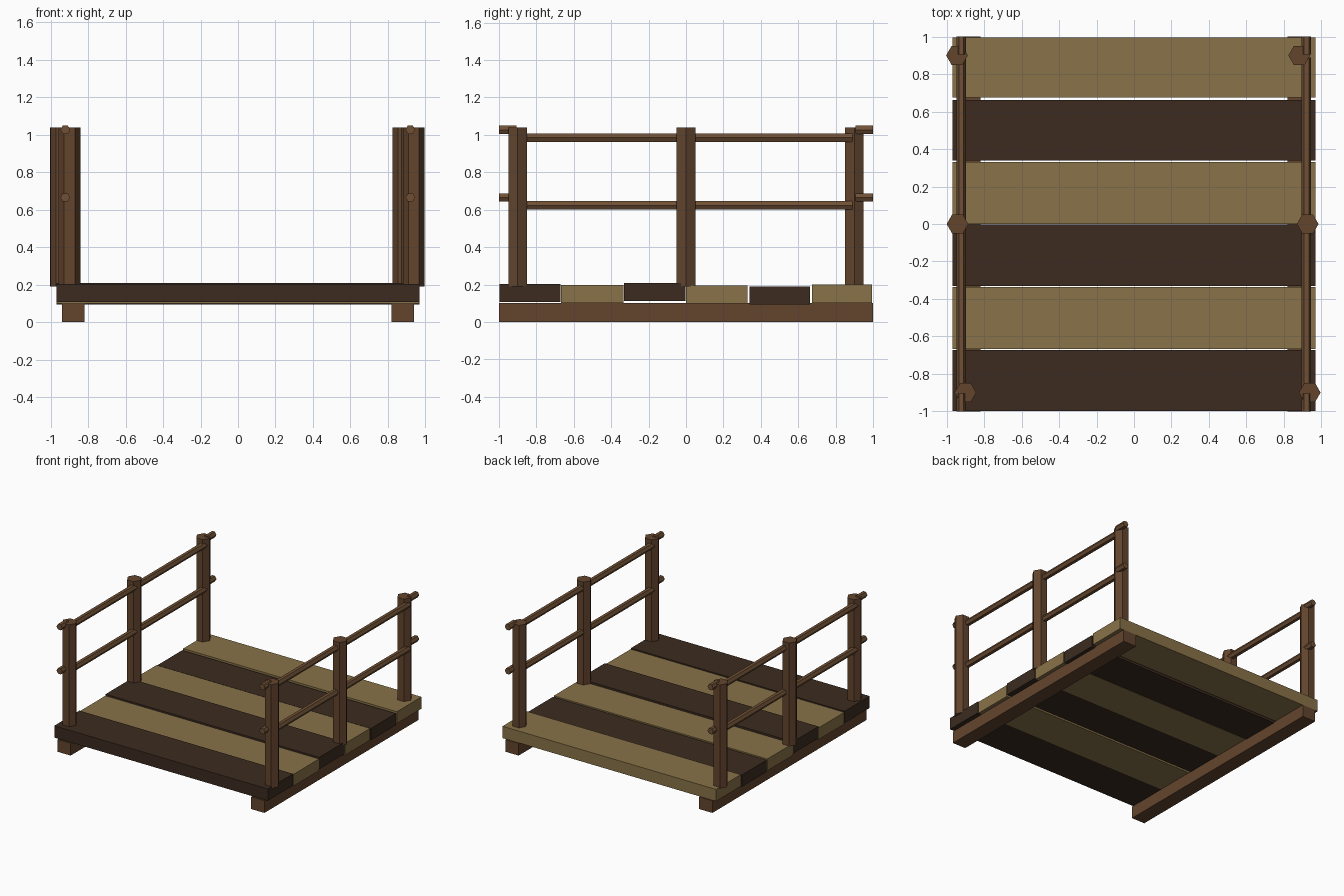
import bpy
from math import pi

if "Cube" in bpy.data.objects:
    bpy.data.objects.remove(bpy.data.objects["Cube"])


def material(name, rgb):
    m = bpy.data.materials.new(name)
    m.diffuse_color = (*rgb, 1)
    m.use_nodes = True
    m.node_tree.nodes["Principled BSDF"].inputs["Base Color"].default_value = m.diffuse_color
    return m


LIGHT = material("light_wood", (0.25, 0.17, 0.065))
DARK = material("dark_wood", (0.045, 0.024, 0.014))
BROWN = material("brown_wood", (0.125, 0.06, 0.027))
RAIL = material("rail_wood", (0.16, 0.08, 0.035))


def finish(name, mat):
    ob = bpy.context.object
    ob.name = name
    ob.data.materials.append(mat)
    bpy.ops.object.transform_apply(location=False, rotation=True, scale=True)
    return ob


def box(name, x0, x1, y0, y1, z0, z1, mat):
    bpy.ops.mesh.primitive_cube_add(
        size=1, location=((x0 + x1) / 2, (y0 + y1) / 2, (z0 + z1) / 2))
    bpy.context.object.scale = (x1 - x0, y1 - y0, z1 - z0)
    return finish(name, mat)


def hex_post(name, x, y, z0, z1):
    bpy.ops.mesh.primitive_cylinder_add(
        vertices=6, radius=0.058, depth=z1 - z0,
        location=(x, y, (z0 + z1) / 2), rotation=(0, 0, pi / 2))
    return finish(name, BROWN)


def hex_rail(name, x, z, y0, y1):
    # vertices point sideways, flat face on top
    bpy.ops.mesh.primitive_cylinder_add(
        vertices=6, radius=0.026, depth=y1 - y0,
        location=(x, (y0 + y1) / 2, z), rotation=(pi / 2, 0, 0))
    ob = bpy.context.object
    ob.rotation_euler = (pi / 2, pi / 6, 0)
    return finish(name, RAIL)


# support beams
for side, x in (("left", -0.88), ("right", 0.88)):
    box(f"{side}_beam", x - 0.06, x + 0.06, -1, 1, 0, 0.1, BROWN)

# deck planks, slightly uneven in height
planks = [(-0.998, -0.672, 0.107), (-0.667, -0.335, 0.1), (-0.332, -0.003, 0.112),
          (0.0, 0.33, 0.098), (0.34, 0.662, 0.093), (0.675, 0.995, 0.102)]
for i, (y0, y1, z) in enumerate(planks):
    box(f"deck_plank_{i + 1}", -0.97, 0.97, y0, y1, z, z + 0.097,
        LIGHT if i % 2 else DARK)

# railing posts
posts = {"left": [(-0.9, -0.9), (-0.942, 0), (-0.945, 0.9)],
         "right": [(0.938, -0.9), (0.927, 0), (0.882, 0.9)]}
for side, spots in posts.items():
    for place, (x, y) in zip(("front", "middle", "back"), spots):
        hex_post(f"{side}_{place}_post", x, y, 0.19, 1.04)

# rails: long lower bar plus a raised stub at each end
for side, x in (("left", -0.922), ("right", 0.92)):
    for level, z in (("upper", 0.985), ("lower", 0.623)):
        hex_rail(f"{side}_{level}_rail", x, z, -0.89, 0.89)
        hex_rail(f"{side}_{level}_front_stub", x, z + 0.042, -1, -0.905)
        hex_rail(f"{side}_{level}_back_stub", x, z + 0.042, 0.905, 1)
